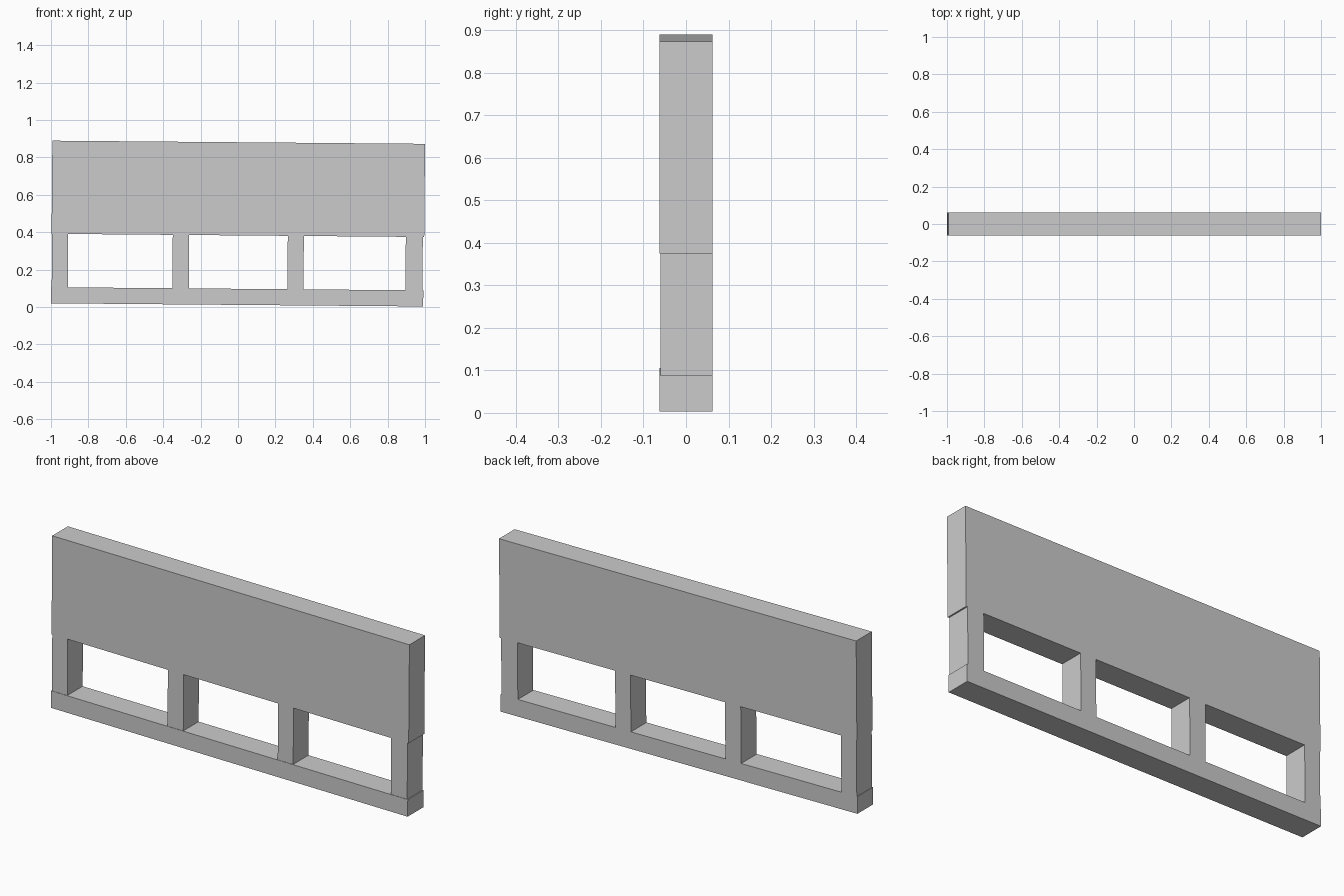
import bpy, math
from mathutils import Matrix

if "Cube" in bpy.data.objects:
    bpy.data.objects.remove(bpy.data.objects["Cube"])

# The whole frame leans very slightly, right end down
TILT = Matrix.Rotation(math.radians(0.487), 4, 'Y')


def box(name, x0, x1, y0, y1, z0, z1):
    """Tilted box from its limits."""
    bpy.ops.mesh.primitive_cube_add(size=1)
    ob = bpy.context.object
    ob.name = name
    centre = ((x0 + x1) / 2, (y0 + y1) / 2, (z0 + z1) / 2)
    size = Matrix.Diagonal((x1 - x0, y1 - y0, z1 - z0, 1))
    ob.data.transform(TILT @ Matrix.Translation(centre) @ size)
    return ob


# Solid upper panel and bottom sill
box("upper_panel", -1.0, 0.9925, -0.0625, 0.062, 0.383, 0.881)
box("bottom_sill", -1.0, 0.99, -0.0625, 0.062, 0.0115, 0.0975)

# Four posts between them, set back a hair from the front
posts = [(-0.997, -0.911), (-0.352, -0.264), (0.263, 0.349), (0.894, 0.985)]
for i, (x0, x1) in enumerate(posts):
    box(f"post_{i + 1}", x0, x1, -0.0605, 0.062, 0.0975, 0.383)
